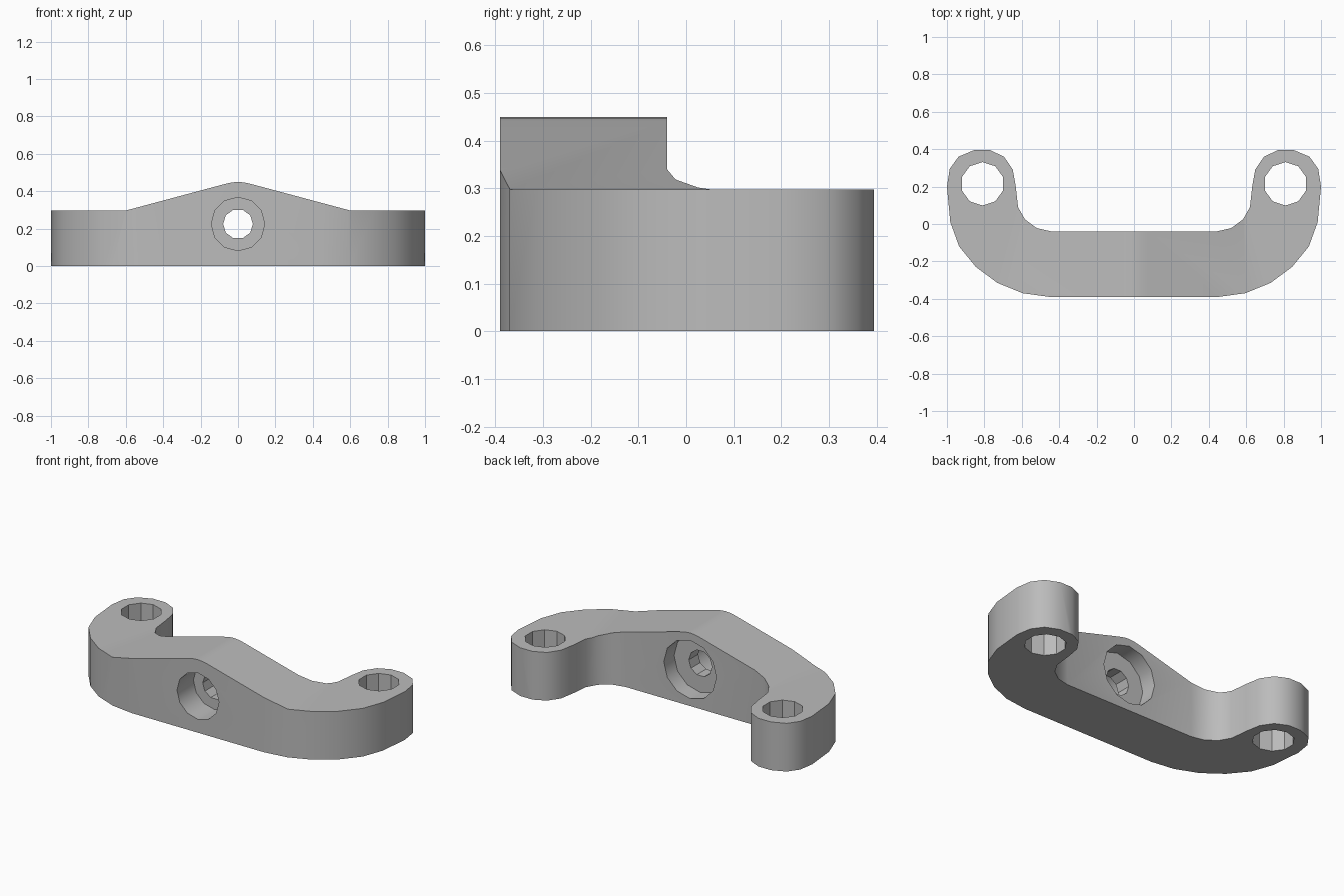
import bpy, math
from mathutils import Matrix, Vector

cube = bpy.data.objects.get("Cube")
if cube:
    bpy.data.objects.remove(cube)

grey = bpy.data.materials.new("plain grey")
grey.use_nodes = True
colour = (0.5, 0.5, 0.5, 1)
grey.diffuse_color = colour
grey.node_tree.nodes["Principled BSDF"].inputs["Base Color"].default_value = colour


def prism(name, profile, start, sweep):
    """Extrude a closed 3D profile along the sweep vector."""
    n = len(profile)
    low = [Vector(p) + Vector(start) for p in profile]
    verts = low + [p + Vector(sweep) for p in low]
    faces = [list(range(n))[::-1], list(range(n, 2 * n))]
    faces += [(i, (i + 1) % n, (i + 1) % n + n, i + n) for i in range(n)]
    mesh = bpy.data.meshes.new(name)
    mesh.from_pydata(verts, [], faces)
    mesh.materials.append(grey)
    obj = bpy.data.objects.new(name, mesh)
    bpy.context.collection.objects.link(obj)
    # make the normals face outwards whichever way the profile runs
    bpy.context.view_layer.objects.active = obj
    bpy.ops.object.mode_set(mode='EDIT')
    bpy.ops.mesh.select_all(action='SELECT')
    bpy.ops.mesh.normals_make_consistent(inside=False)
    bpy.ops.object.mode_set(mode='OBJECT')
    return obj


def drill(name, centre, radius, sides, depth, rot=None):
    """Cylinder cutter starting at centre, running along rotated z."""
    rot = rot or Matrix()
    ring = [rot @ Vector((radius * math.sin(math.tau * i / sides),
                          radius * math.cos(math.tau * i / sides), 0))
            for i in range(sides)]
    return prism(name, ring, centre, rot @ Vector((0, 0, depth)))


def combine(obj, tool, operation):
    mod = obj.modifiers.new(tool.name, 'BOOLEAN')
    mod.operation, mod.object, mod.solver = operation, tool, 'EXACT'
    bpy.context.view_layer.objects.active = obj
    bpy.ops.object.modifier_apply(modifier=mod.name)
    bpy.data.objects.remove(tool)


# Plan outline of the handle: one half, then mirrored
half = [(.45, -.39), (.595, -.37), (.73, -.315), (.845, -.23), (.935, -.12),
        (.982, .01), (1, .2), (.985, .295), (.938, .36), (.855, .395),
        (.77, .395), (.695, .36), (.648, .29), (.632, .2), (.62, .09),
        (.583, .025), (.52, -.022), (.44, -.04)]
plan = half + [(-x, y) for x, y in reversed(half)]
bracket = prism("bracket_body", [(x, y, 0) for x, y in plan], (0, 0, 0), (0, 0, .6))

# Peaked top profile, seen from the front
slope = [(1.2, .297), (.6, .297), (.07, .439), (.035, .447)]
peak = slope + [(0, .45)] + [(-x, z) for x, z in reversed(slope)]
front = [(-1.2, -.0)] + [(1.2, -.0)] + peak
combine(bracket, prism("top_profile", [(x, 0, z) for x, z in front],
                       (0, -.6, 0), (0, 1.2, 0)), 'INTERSECT')

# Vertical bolt holes in both ends
for x in (-.81, .81):
    combine(bracket, drill("end_hole", (x, .215, -.1), .116, 10, .6), 'DIFFERENCE')

# Central hole with a counterbore on each side
turn = Matrix.Rotation(math.radians(-90), 4, 'X')
flat_top = turn @ Matrix.Rotation(math.radians(18), 4, 'Z')
for name, y, radius, sides, depth, rot in (
        ("centre_hole", -.6, .08, 10, 1, flat_top),
        ("front_counterbore", -.5, .143, 12, .27, turn),
        ("back_counterbore", -.14, .18, 12, .3, turn)):
    combine(bracket, drill(name, (0, y, .225), radius, sides, depth, rot), 'DIFFERENCE')

# Smooth the rounded sides, keep the rims crisp
bpy.ops.object.select_all(action='DESELECT')
bracket.select_set(True)
bpy.context.view_layer.objects.active = bracket
bpy.ops.object.shade_smooth_by_angle(angle=math.radians(32))
